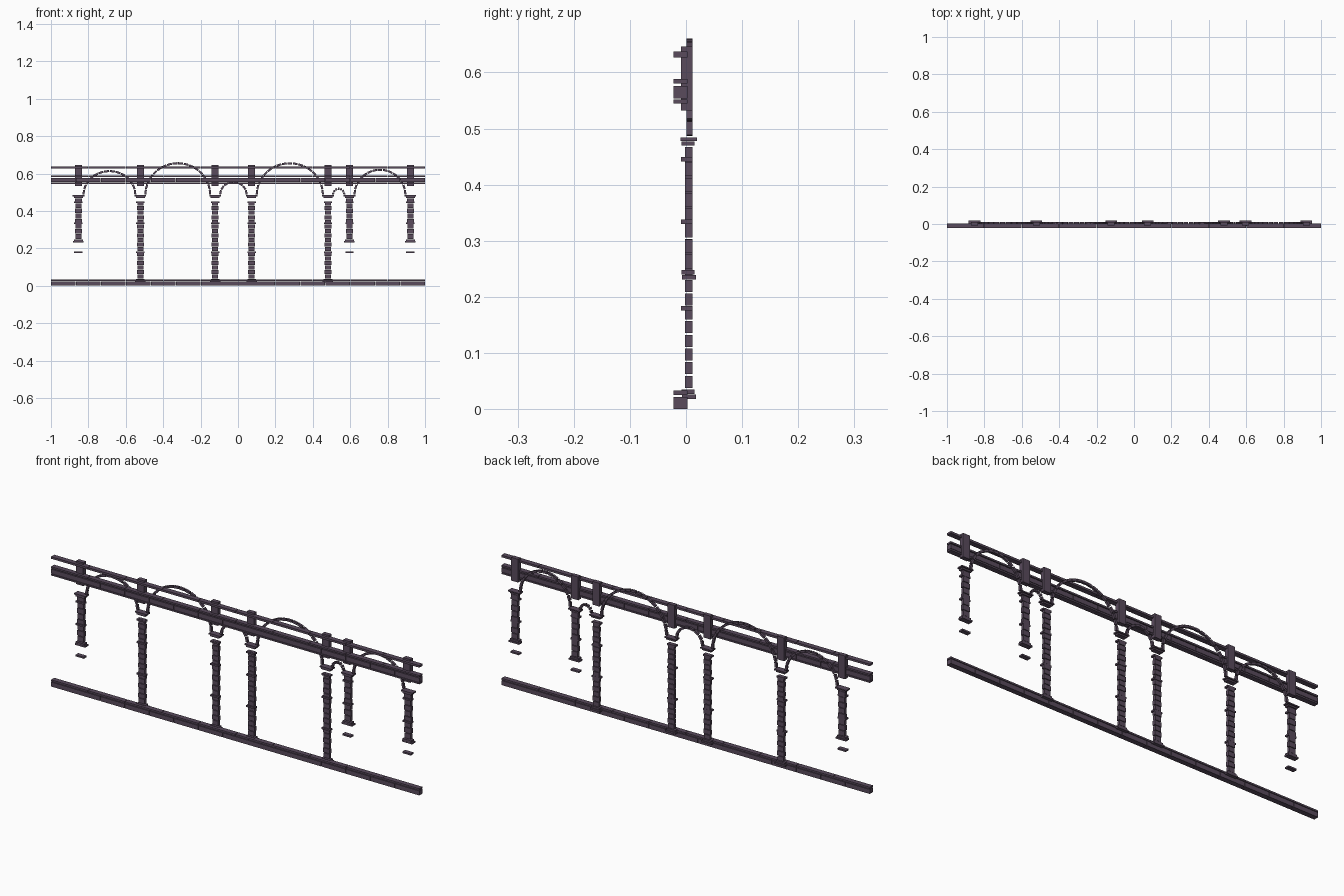
import bpy, bmesh, math
from mathutils import Matrix, Vector

cube = bpy.data.objects.get("Cube")
if cube:
    bpy.data.objects.remove(cube, do_unlink=True)

stone = bpy.data.materials.new("dark_purple_stone")
stone.use_nodes = True
COLOUR = (0.10, 0.07, 0.108, 1)
stone.diffuse_color = COLOUR
stone.node_tree.nodes["Principled BSDF"].inputs["Base Color"].default_value = COLOUR


def box(bm, x, y, z, turn=0.0):
    """Add a box from (low, high) ranges, turned about y around its own centre."""
    ranges = (x, y, z)
    centre = Vector([(a + b) / 2 for a, b in ranges])
    size = [b - a for a, b in ranges]
    mat = Matrix.Translation(centre) @ Matrix.Rotation(turn, 4, 'Y') @ Matrix.Diagonal((*size, 1))
    bmesh.ops.create_cube(bm, size=1, matrix=mat)


def finish(bm, name):
    mesh = bpy.data.meshes.new(name)
    bm.to_mesh(mesh)
    bm.free()
    mesh.materials.append(stone)
    obj = bpy.data.objects.new(name, mesh)
    bpy.context.collection.objects.link(obj)
    return obj


def around(x, width):
    return (x - width / 2, x + width / 2)


# Long horizontal courses, cut into blocks with fine joints
def course(name, z, count, y=(-0.022, 0.003), joint=0.002):
    bm = bmesh.new()
    step = 2 / count
    for i in range(count):
        left = -1 + i * step
        box(bm, (left + (joint / 2 if i else 0), left + step - (joint / 2 if i < count - 1 else 0)), y, z)
    finish(bm, name)


course("floor_beam", (0, 0.022), 15)
course("floor_strip", (0.025, 0.033), 10)
course("entablature_lower_strip", (0.545, 0.552), 10)
course("entablature_beam", (0.554, 0.576), 15)
course("entablature_upper_strip", (0.580, 0.588), 10)
course("top_rail", (0.627, 0.637), 10)


# Columns: stacked blocks, rings, stepped base and capital
def column(name, x, bottom, pitch):
    bm = bmesh.new()
    box(bm, around(x, 0.056), (-0.007, 0.018), (bottom, bottom + 0.008))
    box(bm, around(x, 0.046), (-0.008, 0.015), (bottom + 0.009, bottom + 0.017))
    z, i = bottom + 0.020, 0
    while z + pitch < 0.475:
        width = 0.037 if i % 2 else 0.032
        box(bm, around(x, width), (-0.002, 0.012), (z, z + pitch - 0.003))
        z += pitch
        i += 1
    for ring in (0.180, 0.334, 0.445):
        box(bm, around(x, 0.045), (-0.009, 0.012), (ring - 0.004, ring + 0.004))
    box(bm, around(x, 0.048), (-0.008, 0.015), (0.470, 0.477))
    box(bm, around(x, 0.062), (-0.010, 0.020), (0.478, 0.484))
    finish(bm, name)
    # Pier block above the capital
    bm = bmesh.new()
    box(bm, around(x, 0.038), (-0.009, 0.012), (0.532, 0.646))
    finish(bm, name + "_pier")


tall = [-0.522, -0.122, 0.073, 0.481]
short = [-0.853, 0.596, 0.922]
for i, x in enumerate(tall):
    column(f"tall_column_{i + 1}", x, 0.018, 0.0244)
for i, x in enumerate(short):
    column(f"short_column_{i + 1}", x, 0.231, 0.0274)


# Arches: thin rings of separate stones between neighbouring columns
def arch(name, left, right, top):
    spring, thick = 0.486, 0.011
    a = (right - left) / 2 - 0.022 - thick / 2
    b = top - spring - thick / 2
    mid = (left + right) / 2
    count = max(7, round(math.pi * (a + b) / 2 / 0.029))
    bm = bmesh.new()
    for i in range(count):
        t = math.pi * (i + 0.5) / count
        x, z = mid + a * math.cos(t), spring + b * math.sin(t)
        dx, dz = -a * math.sin(t), b * math.cos(t)
        length = math.hypot(dx, dz) * math.pi / count - 0.004
        box(bm, around(x, length), (0.001, 0.012), around(z, thick), math.atan2(-dz, dx))
    finish(bm, name)


supports = sorted(tall + short)
tops = [0.618, 0.660, 0.560, 0.660, 0.524, 0.625]
for i, top in enumerate(tops):
    arch(f"arch_{i + 1}", supports[i], supports[i + 1], top)
